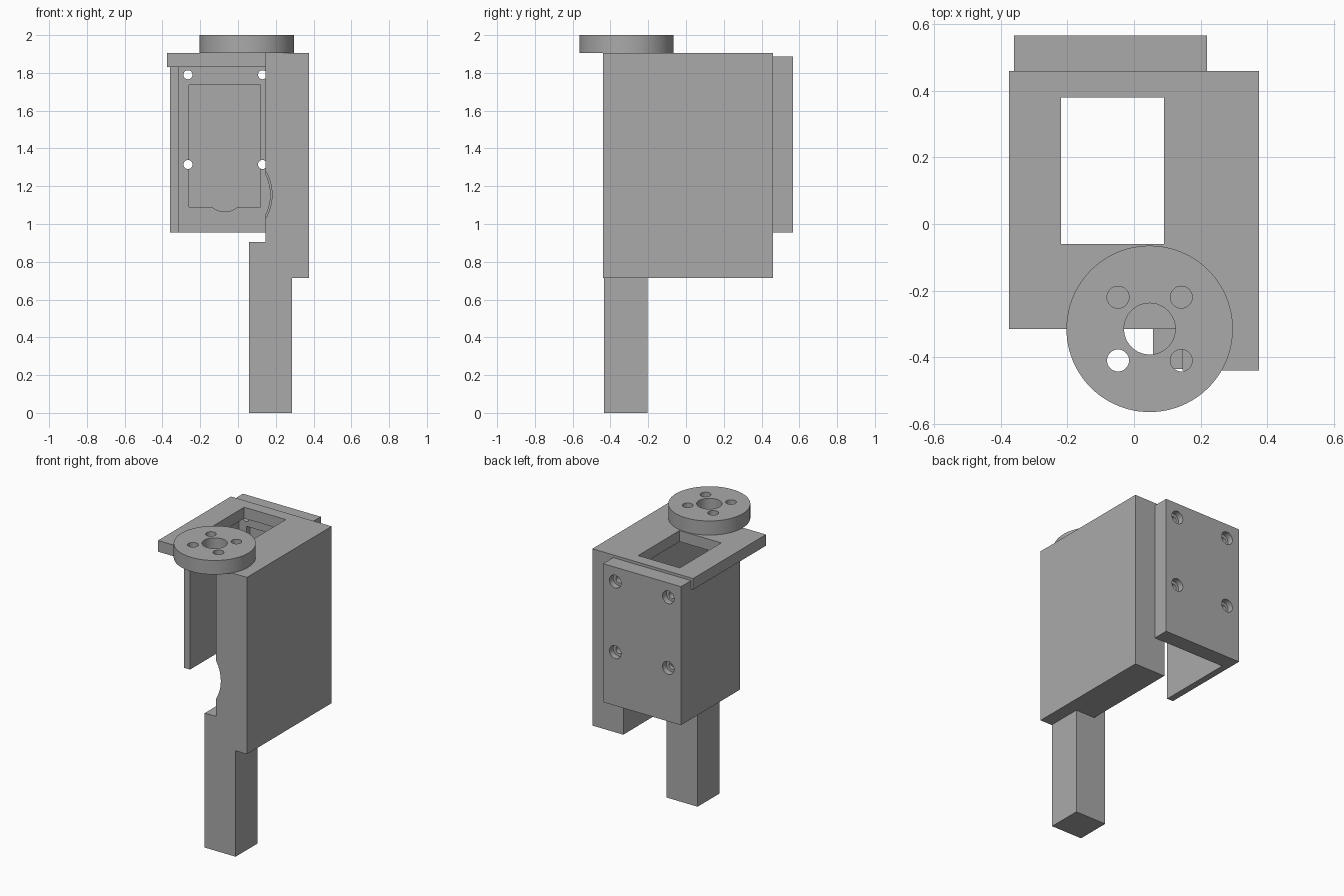
import bpy
from math import pi

cube = bpy.data.objects.get("Cube")
if cube:
    bpy.data.objects.remove(cube, do_unlink=True)

grey = bpy.data.materials.new("plain grey")
grey.use_nodes = True
COLOR = (0.4, 0.4, 0.4, 1)
grey.diffuse_color = COLOR
grey.node_tree.nodes["Principled BSDF"].inputs["Base Color"].default_value = COLOR


def box(name, x, y, z):
    """Box from (min, max) ranges on each axis."""
    mid = [(a + b) / 2 for a, b in (x, y, z)]
    bpy.ops.mesh.primitive_cube_add(size=1, location=mid)
    ob = bpy.context.object
    ob.name = name
    ob.scale = [b - a for a, b in (x, y, z)]
    bpy.ops.object.transform_apply(location=False, rotation=False, scale=True)
    ob.data.materials.append(grey)
    return ob


def cylinder(name, radius, depth, center, along_y=False, sides=64):
    rot = (pi / 2, 0, 0) if along_y else (0, 0, 0)
    bpy.ops.mesh.primitive_cylinder_add(vertices=sides, radius=radius, depth=depth,
                                        location=center, rotation=rot)
    ob = bpy.context.object
    ob.name = name
    ob.data.materials.append(grey)
    return ob


def cut(target, cutters):
    """Subtract each cutter from the target, then discard it."""
    for c in cutters:
        bpy.context.view_layer.objects.active = target
        mod = target.modifiers.new("cut", 'BOOLEAN')
        mod.operation, mod.solver, mod.object = 'DIFFERENCE', 'EXACT', c
        bpy.ops.object.modifier_apply(modifier=mod.name)
        bpy.data.objects.remove(c, do_unlink=True)


def smooth(ob):
    bpy.ops.object.select_all(action='DESELECT')
    ob.select_set(True)
    bpy.context.view_layer.objects.active = ob
    bpy.ops.object.shade_smooth_by_angle(angle=0.6)


# Top plate with its rectangular window
plate = box("top_plate", (-0.375, 0.145), (-0.315, 0.46), (1.83, 1.905))
cut(plate, [box("window_cutter", (-0.22, 0.09), (-0.06, 0.38), (1.7, 2))])

# Thick side block with a round clearance, stepped at the front
block = box("side_block", (0.145, 0.375), (-0.44, 0.46), (0.715, 1.905))
cut(block, [cylinder("clearance_cutter", 0.24, 1.2, (-0.07, 0, 1.155), True, 96),
            cylinder("front_clearance_cutter", 0.25, 0.4, (-0.07, -0.5, 1.155), True, 96)])
smooth(block)

# Thin wall on the other side
box("thin_wall", (-0.36, -0.315), (-0.06, 0.46), (0.955, 1.83))

# Back panel: shallow pocket inside, four counterbored screw holes
panel = box("back_panel", (-0.36, 0.22), (0.46, 0.567), (0.955, 1.887))
cutters = [box("pocket_cutter", (-0.26, 0.12), (0.4, 0.5), (1.09, 1.735)),
           cylinder("pocket_bulge_cutter", 0.102, 0.1, (-0.07, 0.45, 1.167), True)]
for x in (-0.265, 0.13):
    for z in (1.315, 1.79):
        cutters.append(cylinder("screw_cutter", 0.024, 0.4, (x, 0.5, z), True, 32))
        cutters.append(cylinder("counterbore_cutter", 0.043, 0.1, (x, 0.577, z), True, 32))
cut(panel, cutters)
smooth(panel)

# Lower post
box("lower_post", (0.057, 0.287), (-0.435, -0.205), (0, 0.905))

# Round flange with a centre bore and four bolt holes
cx, cy = 0.047, -0.315
flange = cylinder("round_flange", 0.25, 0.095, (cx, cy, 1.9525), sides=96)
cutters = [cylinder("bore_cutter", 0.077, 0.3, (cx, cy, 1.95))]
for dx in (-0.095, 0.095):
    for dy in (-0.095, 0.095):
        cutters.append(cylinder("bolt_cutter", 0.033, 0.3, (cx + dx, cy + dy, 1.95), sides=32))
cut(flange, cutters)
smooth(flange)
